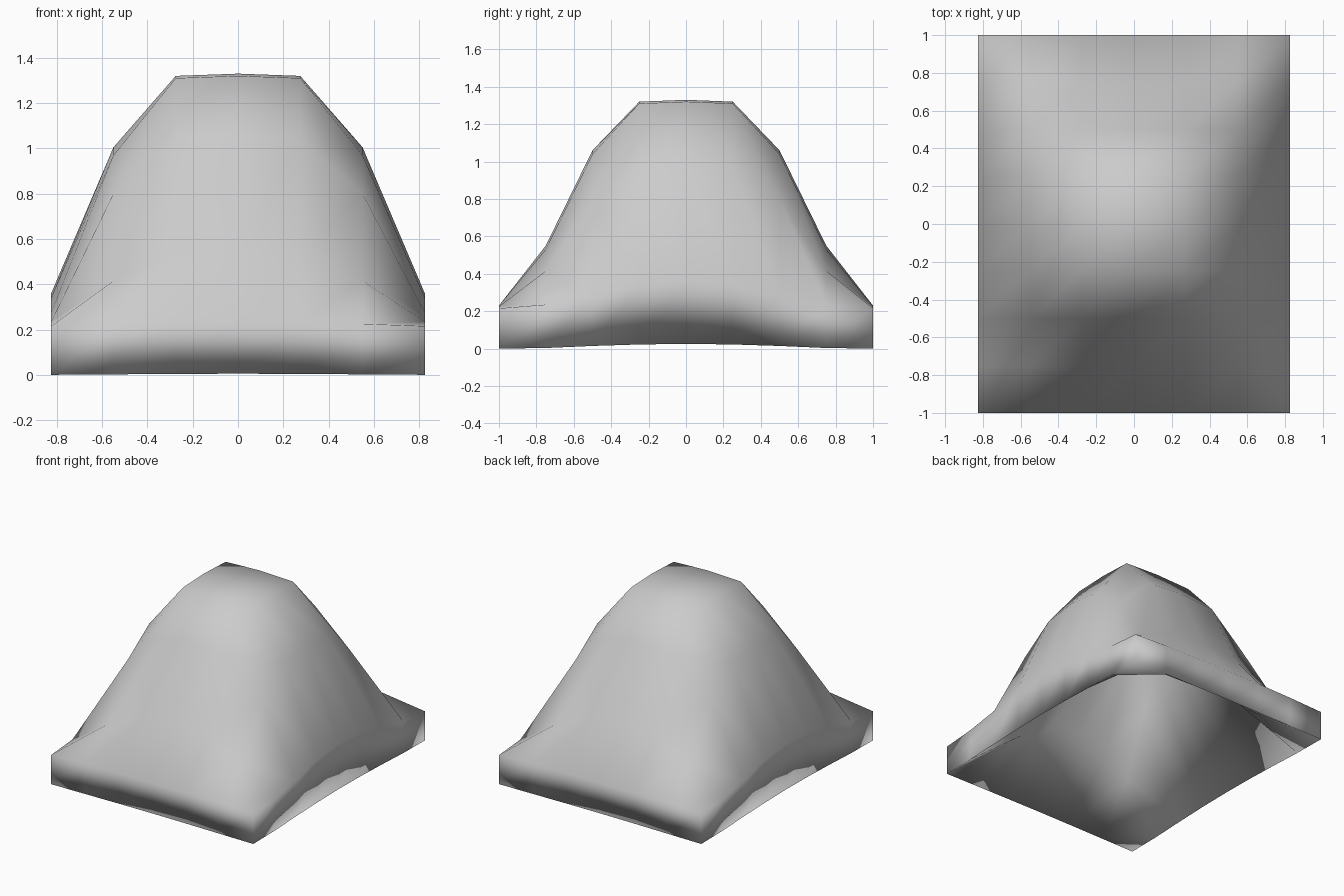
import bpy, bmesh

if "Cube" in bpy.data.objects:
    bpy.data.objects.remove(bpy.data.objects["Cube"])

# Quarter height tables: rows go from |y| = 0 to 1, columns from |x| = 0 to 0.825
DX, DY, NX, NY = 0.275, 0.25, 3, 4
HEIGHTS = [
    [1.33, 1.32, 1.005, 0.36],
    [1.32, 1.31, 0.97, 0.34],
    [1.06, 1.04, 0.80, 0.275],
    [0.55, 0.53, 0.415, 0.235],
    [0.23, 0.23, 0.225, 0.215],
]
RIM_X = [0.025, 0.022, 0.014, 0.003, 0.0]   # underside rim along the long sides
RIM_Y = [0.005, 0.004, 0.002, 0.0]          # underside rim along the short sides
THICKNESS = 0.21

bm = bmesh.new()
cells = [(i, j) for j in range(-NY, NY) for i in range(-NX, NX)]
spots = [(i, j) for j in range(-NY, NY + 1) for i in range(-NX, NX + 1)]


def quad_keys(i, j):
    return [(i, j), (i + 1, j), (i + 1, j + 1), (i, j + 1)]


# Outer dome
outer = {(i, j): bm.verts.new((i * DX, j * DY, HEIGHTS[abs(j)][abs(i)])) for i, j in spots}
for i, j in cells:
    bm.faces.new([outer[k] for k in quad_keys(i, j)])
bm.normal_update()

# Hollow underside: inset along the normals, rim kept straight below the edge
inner = {}
for i, j in spots:
    v = outer[i, j]
    if abs(i) == NX:
        co = (v.co.x, v.co.y, RIM_X[abs(j)])
    elif abs(j) == NY:
        co = (v.co.x, v.co.y, RIM_Y[abs(i)])
    else:
        co = v.co - v.normal * THICKNESS
    inner[i, j] = bm.verts.new(co)
for i, j in cells:
    bm.faces.new([inner[k] for k in reversed(quad_keys(i, j))])

# Rim walls
for e in [e for e in bm.edges if e.is_boundary and e.verts[0] in outer.values()]:
    pass
ring = ([(i, -NY) for i in range(-NX, NX)] + [(NX, j) for j in range(-NY, NY)]
        + [(i, NY) for i in range(NX, -NX, -1)] + [(-NX, j) for j in range(NY, -NY, -1)])
for a, b in zip(ring, ring[1:] + ring[:1]):
    bm.faces.new([inner[a], inner[b], outer[b], outer[a]])

bmesh.ops.recalc_face_normals(bm, faces=bm.faces[:])
for f in bm.faces:
    f.smooth = True

mesh = bpy.data.meshes.new("hollow_mound")
bm.to_mesh(mesh)
bm.free()
bpy.context.collection.objects.link(bpy.data.objects.new("hollow_mound", mesh))
